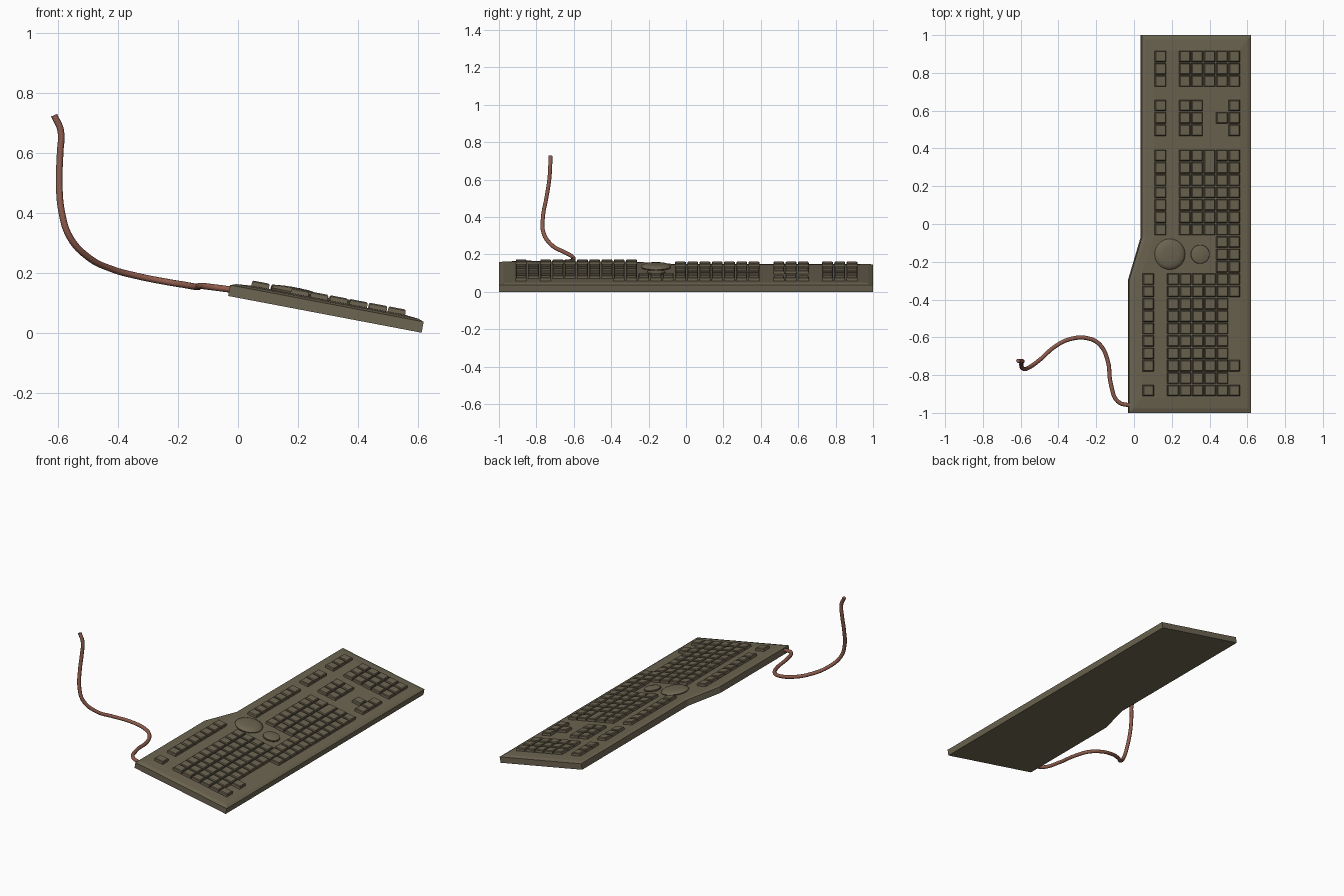
import bpy, bmesh, math
from mathutils import Vector

if "Cube" in bpy.data.objects:
    bpy.data.objects.remove(bpy.data.objects["Cube"])

TILT = math.atan(0.19)
FRONT = 0.613          # x of the low bottom edge


def place(x, y, h):
    """Point on the tilted base at (x, y), raised by h square to the base."""
    return Vector((x + h * math.sin(TILT), y,
                   (FRONT - x) * math.tan(TILT) + h * math.cos(TILT)))


def material(name, rgb):
    m = bpy.data.materials.new(name)
    m.diffuse_color = (*rgb, 1)
    m.use_nodes = True
    m.node_tree.nodes["Principled BSDF"].inputs["Base Color"].default_value = m.diffuse_color
    return m


olive = material("olive_plastic", (0.150, 0.128, 0.082))
brown = material("brown_cable", (0.270, 0.105, 0.070))


def loft(bm, rings):
    """Join equal rings of (x, y, h) points into a closed solid."""
    loops = [[bm.verts.new(place(*p)) for p in r] for r in rings]
    n = len(loops[0])
    for a, b in zip(loops, loops[1:]):
        for i in range(n):
            j = (i + 1) % n
            bm.faces.new((a[i], a[j], b[j], b[i]))
    bm.faces.new(loops[0][::-1])
    bm.faces.new(loops[-1])


def finish(bm, name, mat, smooth=False):
    bmesh.ops.recalc_face_normals(bm, faces=bm.faces)
    me = bpy.data.meshes.new(name)
    bm.to_mesh(me)
    bm.free()
    ob = bpy.data.objects.new(name, me)
    bpy.context.collection.objects.link(ob)
    me.materials.append(mat)
    if smooth:
        bpy.context.view_layer.objects.active = ob
        ob.select_set(True)
        bpy.ops.object.shade_smooth_by_angle(angle=math.radians(30))
        ob.select_set(False)
    return ob


# Case: outer wall, then a sloping rim up to the key panel
outer = [(-0.033, -1), (FRONT, -1), (FRONT, 1), (0.035, 1), (0.035, -0.07), (-0.033, -0.30)]
panel = [(0.033, -0.92), (0.551, -0.92), (0.551, 0.92), (0.097, 0.92), (0.097, -0.06), (0.033, -0.265)]


def ring(t, h):
    return [(a[0] + (b[0] - a[0]) * t, a[1] + (b[1] - a[1]) * t, h)
            for a, b in zip(outer, panel)]


bm = bmesh.new()
loft(bm, [ring(0, 0), ring(0, 0.037), ring(0.3, 0.044), ring(1, 0.048)])
finish(bm, "keyboard_case", olive)

# Keys: tapered blocks on a regular pitch
P = 0.0655


def key(bm, x, y, nx=1, ny=1):
    """Key with its low-x, high-y corner at (x, y), nx by ny cells in size."""
    x -= 0.010
    rings = []
    for g, h in ((0.003, 0.044), (0.004, 0.062), (0.008, 0.066)):
        x0, x1, y0, y1 = x + g, x + nx * P - g, y - ny * P + g, y - g
        rings.append([(x0, y0, h), (x1, y0, h), (x1, y1, h), (x0, y1, h)])
    loft(bm, rings)


def block(bm, x, y, cols, rows, skip=()):
    for c in range(cols):
        for r in range(rows):
            if (c, r) not in skip:
                key(bm, x + c * P, y - r * P)


groups = {
    "number_pad_keys": [(0.106, 0.92, 1, 3), (0.235, 0.92, 5, 3)],
    "navigation_keys": [(0.106, 0.66, 1, 3), (0.235, 0.66, 2, 3)],
    "arrow_keys": [(0.235 + 3 * P, 0.66, 2, 3, ((0, 0), (0, 2)))],
    "upper_letter_keys": [(0.106, 0.396, 1, 7),
                          (0.235, 0.396, 5, 7, ((2, 0), (2, 1))),
                          (0.235 + 3 * P, 0.396 - 7 * P, 2, 3),
                          (0.235 + 4 * P, 0.396 - 10 * P, 1, 2)],
    "lower_letter_keys": [(0.042, -0.259, 1, 10, ((0, 8),)),
                          (0.173, -0.259, 5, 10),
                          (0.235 + 4 * P, -0.259 - 7 * P, 1, 3, ((0, 1),))],
}
for name, blocks in groups.items():
    bm = bmesh.new()
    for b in blocks:
        block(bm, *b)
    if name == "upper_letter_keys":
        key(bm, 0.235 + 2 * P, 0.396, 1, 2)      # tall enter key
    finish(bm, name, olive)


# Round dials: shallow domes
def dial(name, x, y, r, top):
    bm = bmesh.new()
    rings = []
    for s, h in ((0.94, 0.044), (1, 0.054), (0.97, 0.058), (0.8, top - 0.004),
                 (0.5, top - 0.001), (0.15, top)):
        rings.append([(x - 0.010 + r * s * math.cos(i * math.tau / 32),
                       y + r * s * math.sin(i * math.tau / 32), h) for i in range(32)])
    loft(bm, rings)
    finish(bm, name, olive, True)


dial("large_dial", 0.19, -0.16, 0.081, 0.070)
dial("small_dial", 0.35, -0.16, 0.050, 0.064)

# Cable: round tube along a smooth path
path = [(-0.015, -0.962, 0.143), (-0.085, -0.94, 0.152), (-0.122, -0.85, 0.156),
        (-0.14, -0.72, 0.153), (-0.18, -0.64, 0.160), (-0.24, -0.606, 0.170),
        (-0.34, -0.61, 0.190), (-0.42, -0.65, 0.212), (-0.50, -0.72, 0.252),
        (-0.562, -0.763, 0.320), (-0.588, -0.765, 0.400), (-0.597, -0.747, 0.500),
        (-0.594, -0.731, 0.600), (-0.592, -0.726, 0.675), (-0.614, -0.724, 0.726)]
cu = bpy.data.curves.new("cable", 'CURVE')
cu.dimensions = '3D'
cu.bevel_depth = 0.011
cu.bevel_resolution = 3
cu.use_fill_caps = True
cu.resolution_u = 6
sp = cu.splines.new('BEZIER')
sp.bezier_points.add(len(path) - 1)
for bp, p in zip(sp.bezier_points, path):
    bp.co = p
    bp.handle_left_type = bp.handle_right_type = 'AUTO'
cu.materials.append(brown)
bpy.context.collection.objects.link(bpy.data.objects.new("cable", cu))
